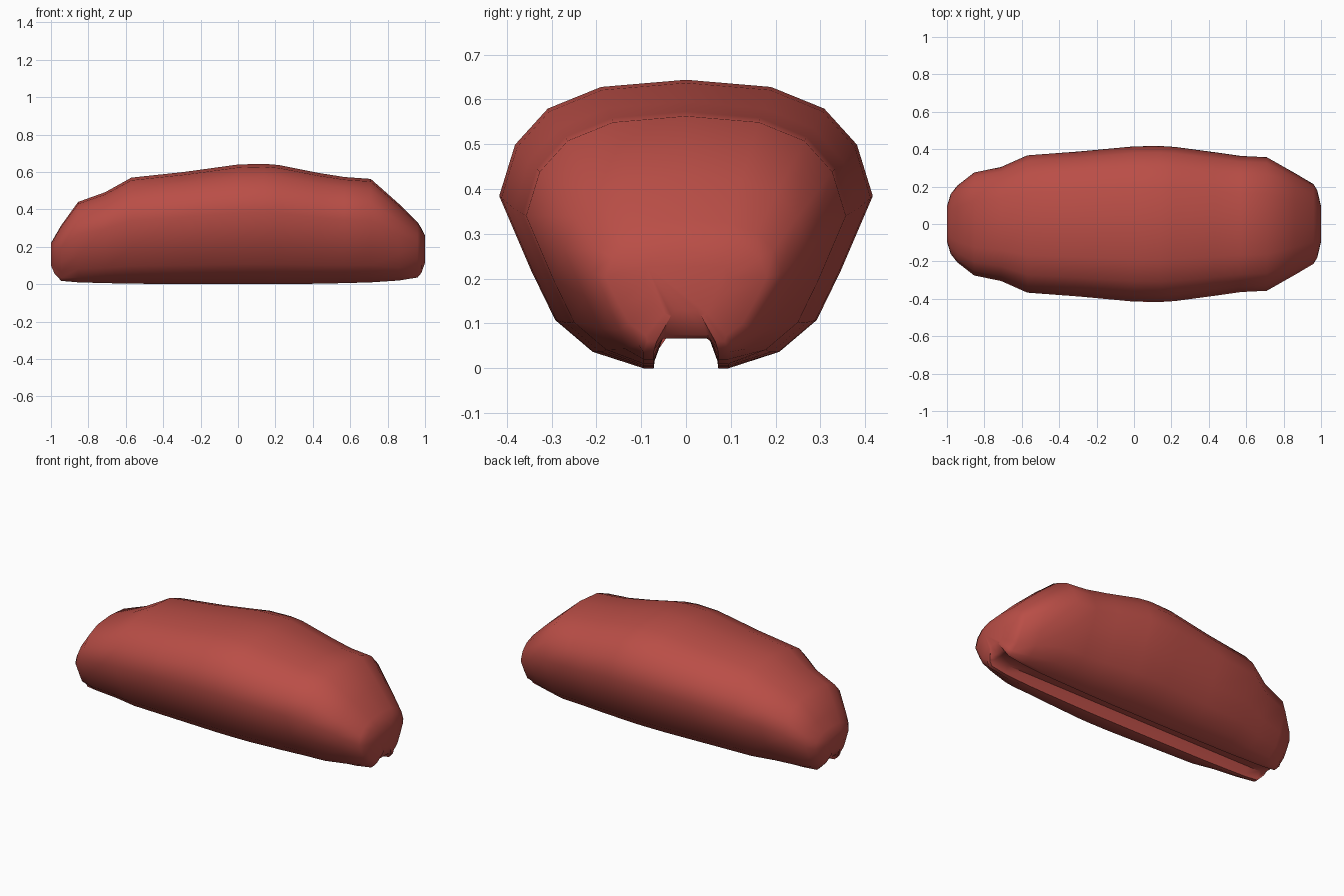
import bpy, bmesh, math

if "Cube" in bpy.data.objects:
    bpy.data.objects.remove(bpy.data.objects["Cube"])

# Stations along the length: x, half width, bottom z, top z
stations = [
    (-1.0, 0.095, 0.10, 0.22), (-0.98, 0.16, 0.055, 0.255), (-0.945, 0.205, 0.018, 0.315),
    (-0.855, 0.275, 0.010, 0.44), (-0.71, 0.305, 0.006, 0.492), (-0.57, 0.367, 0.003, 0.57),
    (-0.29, 0.388, 0.001, 0.60), (0.0, 0.415, 0.0, 0.64), (0.14, 0.417, 0.0, 0.644),
    (0.22, 0.412, 0.0, 0.637), (0.43, 0.384, 0.003, 0.595), (0.57, 0.364, 0.006, 0.573),
    (0.71, 0.357, 0.010, 0.563), (0.86, 0.272, 0.020, 0.43), (0.96, 0.213, 0.036, 0.332),
    (0.98, 0.18, 0.06, 0.30), (1.0, 0.095, 0.115, 0.26),
]

# Half cross-section of the outer shell, as fractions of width and height
shell = [(0, 1), (0.455, 0.975), (0.74, 0.9), (0.915, 0.775), (1, 0.597),
         (0.83, 0.34), (0.7, 0.167), (0.5, 0.057)]


def section(w, zb, zt):
    """Right half from the top centre to the groove centre, then mirrored."""
    half = [(s * w, zb + t * (zt - zb)) for s, t in shell]
    k = min(1, 0.48 * w / 0.095)
    floor = max(0.066, zb + 0.015)
    half += [(0.095 * k, zb), (0.072 * k, zb),
             (0.070 * k, zb + 0.25 * (floor - zb)), (0.052 * k, floor), (0, floor)]
    return half + [(-y, z) for y, z in reversed(half[1:-1])]


# Loft the sections into one closed body
bm = bmesh.new()
rings = [[bm.verts.new((x, y, z)) for y, z in section(w, zb, zt)]
         for x, w, zb, zt in stations]
n = len(rings[0])
for a, b in zip(rings, rings[1:]):
    for i in range(n):
        j = (i + 1) % n
        bm.faces.new((a[i], a[j], b[j], b[i]))
bm.faces.new(rings[0])
bm.faces.new(rings[-1])
bmesh.ops.recalc_face_normals(bm, faces=bm.faces)

mesh = bpy.data.meshes.new("grooved_body")
bm.to_mesh(mesh)
bm.free()
body = bpy.data.objects.new("grooved_body", mesh)
bpy.context.collection.objects.link(body)

# Single red colour
red = bpy.data.materials.new("brick red")
red.diffuse_color = (0.49, 0.076, 0.062, 1)
red.use_nodes = True
red.node_tree.nodes["Principled BSDF"].inputs["Base Color"].default_value = red.diffuse_color
mesh.materials.append(red)

# Smooth shell, crisp groove
bpy.context.view_layer.objects.active = body
body.select_set(True)
bpy.ops.object.shade_smooth_by_angle(angle=math.radians(60))
